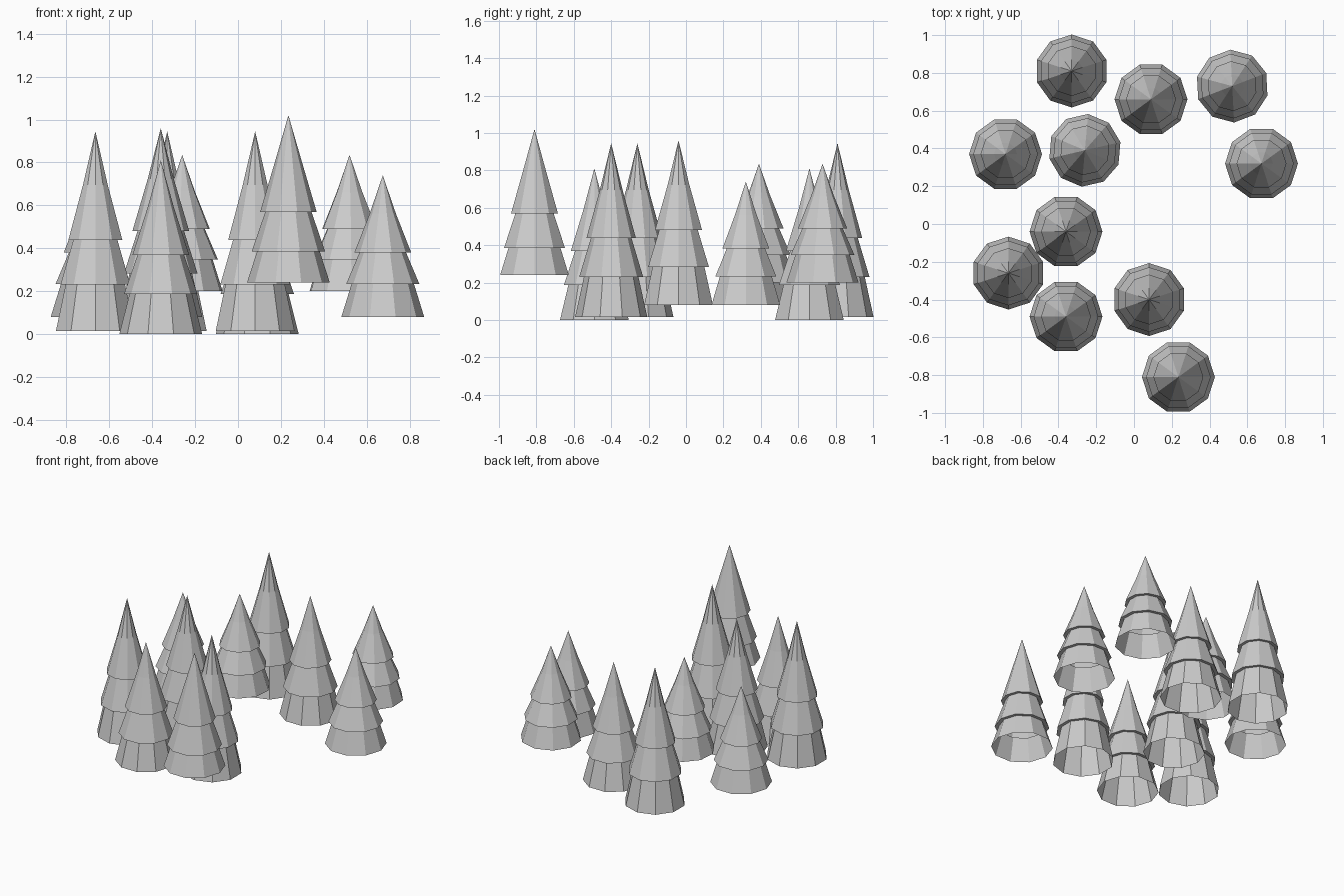
import bpy, bmesh
from math import sin, cos, pi, radians

cube = bpy.data.objects.get("Cube")
if cube:
    bpy.data.objects.remove(cube)

grey = bpy.data.materials.new("light_grey")
grey.diffuse_color = (0.6, 0.6, 0.6, 1)
grey.use_nodes = True
grey.node_tree.nodes["Principled BSDF"].inputs["Base Color"].default_value = (0.6, 0.6, 0.6, 1)

SIDES = 10


def tree_mesh(name, top_tier, mid_tier):
    """Open-bottomed three-tier conifer, unit height, tip on the axis."""
    z_top, z_mid = 1 - top_tier, 1 - mid_tier
    profile = [(0.193, 0), (0.145, z_mid), (0.171, z_mid - 0.004),
               (0.107, z_top), (0.132, z_top - 0.004), (0.061, 0.73)]
    bm = bmesh.new()
    rings = [[bm.verts.new((r * cos(2 * pi * i / SIDES), r * sin(2 * pi * i / SIDES), z))
              for i in range(SIDES)] for r, z in profile]
    tip = bm.verts.new((0, 0, 1))
    for i in range(SIDES):
        j = (i + 1) % SIDES
        for low, high in zip(rings, rings[1:]):
            bm.faces.new((low[i], low[j], high[j], high[i]))
        bm.faces.new((rings[-1][i], rings[-1][j], tip))
    mesh = bpy.data.meshes.new(name)
    bm.to_mesh(mesh)
    bm.free()
    mesh.materials.append(grey)
    return mesh


conifer = tree_mesh("conifer", 0.54, 0.765)
short_skirt_conifer = tree_mesh("short_skirt_conifer", 0.575, 0.81)


def plant(name, mesh, spots, base, peak):
    """Place trees of one height at (x, y, turn in degrees)."""
    for n, (x, y, turn) in enumerate(spots, 1):
        tree = bpy.data.objects.new(f"{name}_{n}", mesh)
        tree.location = (x, y, base)
        tree.rotation_euler.z = radians(turn)
        tree.scale.z = peak - base
        bpy.context.collection.objects.link(tree)


# Groups of trees, each at its own ground level
plant("ground_tree", conifer, [(-0.36, -0.49, 0), (0.09, 0.66, 0)], 0, 0.81)
plant("tall_tree", conifer, [(-0.665, -0.26, 18), (0.08, -0.4, 18), (-0.33, 0.81, 18)], 0.015, 0.945)
plant("middle_tree", conifer, [(-0.36, -0.04, 0)], 0.08, 0.96)
plant("small_tree", conifer, [(0.675, 0.32, 0), (-0.68, 0.37, 0)], 0.08, 0.74)
plant("raised_tree", conifer, [(0.52, 0.73, 21), (-0.26, 0.39, 13)], 0.2, 0.835)
plant("hill_tree", short_skirt_conifer, [(0.235, -0.81, 0)], 0.24, 1.02)
